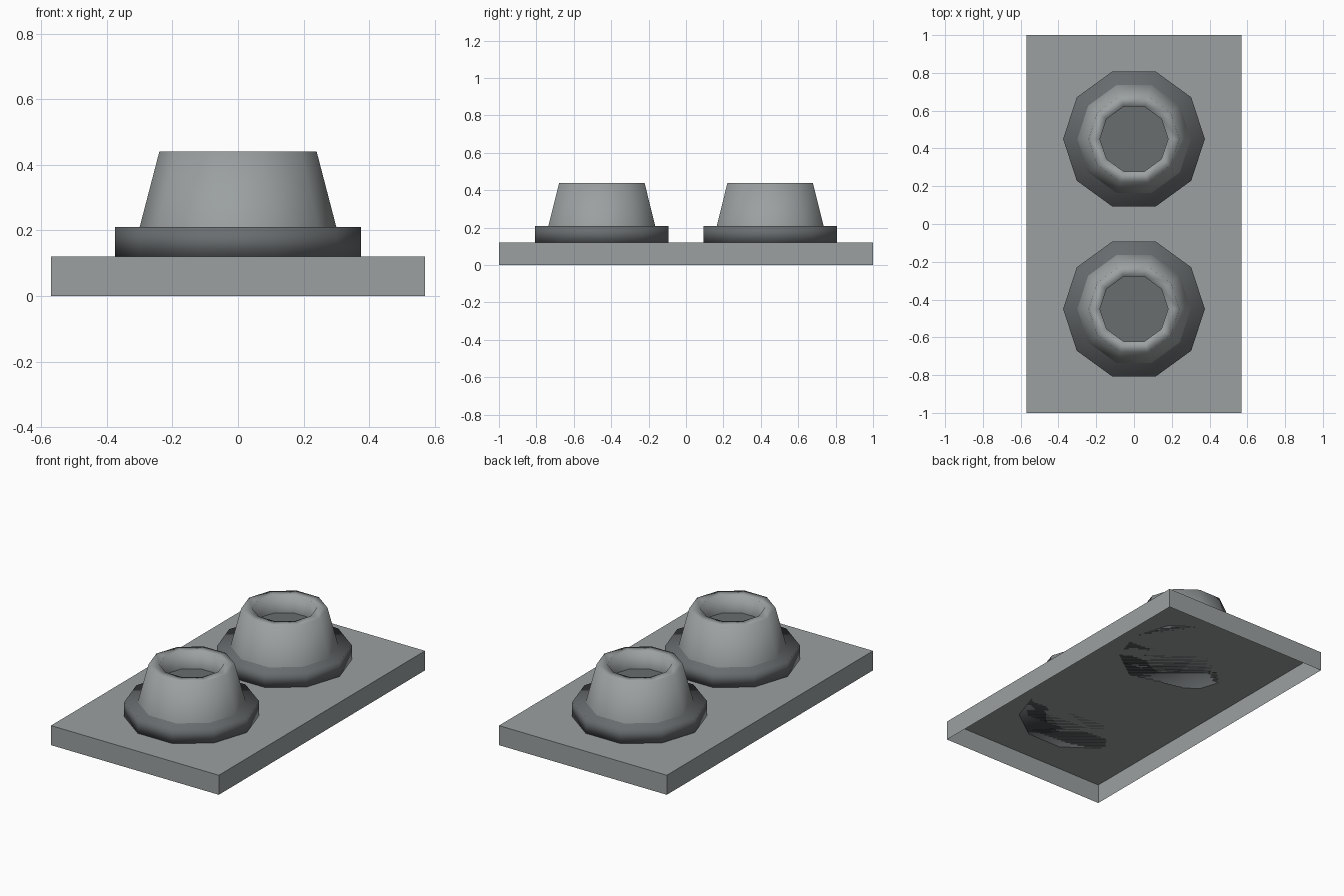
import bpy, bmesh, math

if "Cube" in bpy.data.objects:
    bpy.data.objects.remove(bpy.data.objects["Cube"])


def material(name, rgb):
    m = bpy.data.materials.new(name)
    m.diffuse_color = (*rgb, 1.0)
    m.use_nodes = True
    m.node_tree.nodes["Principled BSDF"].inputs["Base Color"].default_value = m.diffuse_color
    return m


LIGHT = material("light grey", (0.328, 0.352, 0.352))
DARK = material("dark grey", (0.141, 0.153, 0.159))
SIDES = 10


def finish(name, bm, mat, location=(0, 0, 0)):
    # Smooth sides, with hard creases kept sharp
    for f in bm.faces:
        f.smooth = True
    for e in bm.edges:
        if len(e.link_faces) == 2 and e.calc_face_angle() > math.radians(45):
            e.smooth = False
    me = bpy.data.meshes.new(name)
    bm.to_mesh(me)
    bm.free()
    me.materials.append(mat)
    ob = bpy.data.objects.new(name, me)
    ob.location = location
    bpy.context.collection.objects.link(ob)


def turned(name, profile, mat, y, cap_bottom=False, cap_top=False):
    # Ten-sided turned part from (radius, height) points
    bm = bmesh.new()
    rings = []
    for r, z in profile:
        rings.append([bm.verts.new((r * math.cos(2 * math.pi * i / SIDES),
                                    r * math.sin(2 * math.pi * i / SIDES), z))
                      for i in range(SIDES)])
    for a, b in zip(rings, rings[1:]):
        for i in range(SIDES):
            j = (i + 1) % SIDES
            bm.faces.new((a[i], a[j], b[j], b[i]))
    if cap_bottom:
        bm.faces.new(rings[0][::-1])
    if cap_top:
        bm.faces.new(rings[-1])
    finish(name, bm, mat, (0, y, 0))


# Base plate: thin shell, open underneath
bm = bmesh.new()
bmesh.ops.create_cube(bm, size=1)
for v in bm.verts:
    v.co = (v.co.x * 1.14, v.co.y * 2.0, (v.co.z + 0.5) * 0.12)
bm.normal_update()
bottom = [f for f in bm.faces if f.normal.z < -0.5]
bmesh.ops.delete(bm, geom=bottom, context='FACES_ONLY')
finish("base_plate", bm, LIGHT)

# Two identical knobs: collar, tapered hollow cup and recessed floor
for label, y in (("front", -0.45), ("back", 0.45)):
    turned(label + "_collar", [(0.375, 0.12), (0.375, 0.21)], DARK, y, True, True)
    turned(label + "_cup", [(0.30, 0.21), (0.24, 0.44), (0.18, 0.44), (0.18, 0.33)],
           LIGHT, y)
    turned(label + "_cup_floor", [(0.18, 0.33)], DARK, y, cap_top=True)
